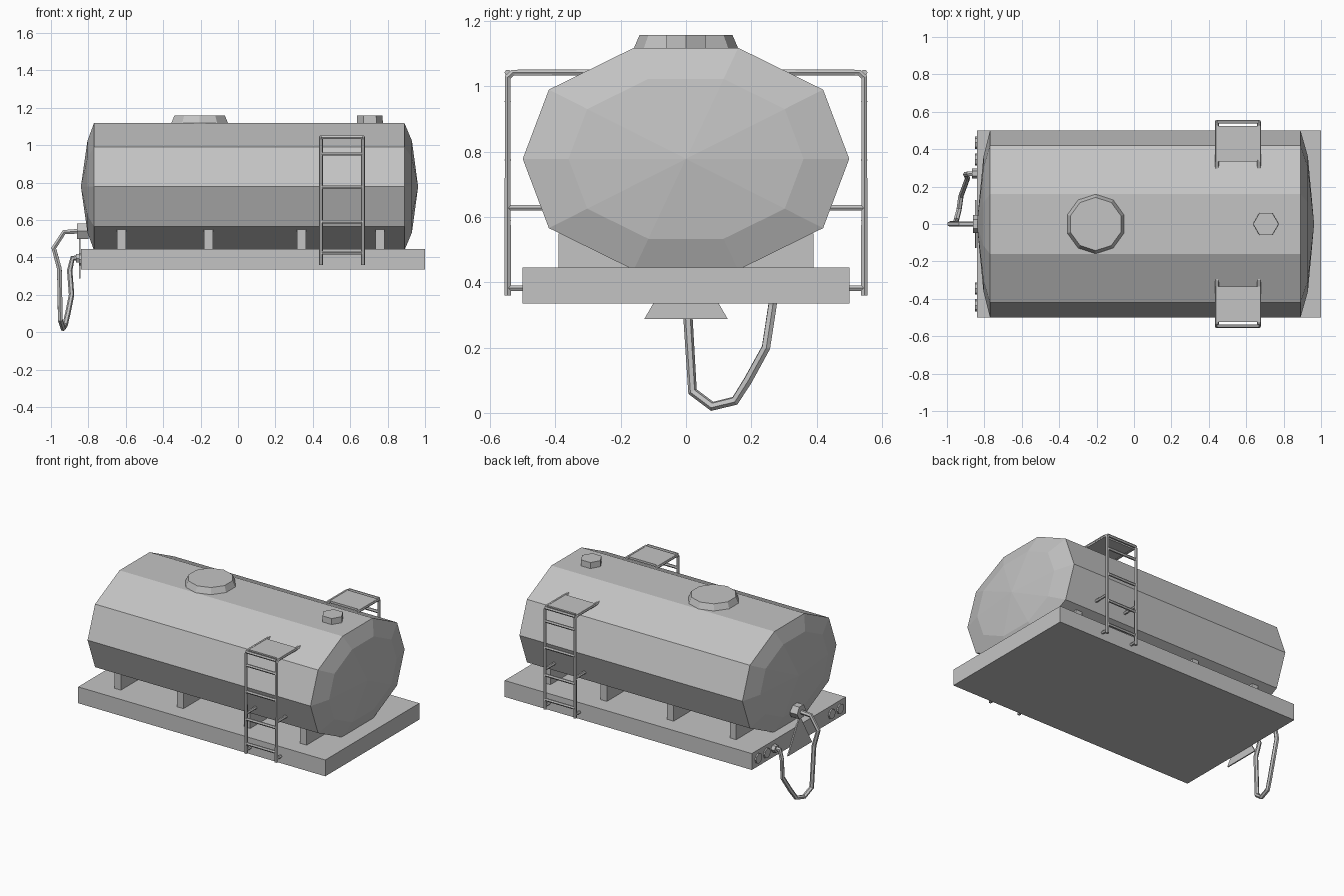
import bpy, bmesh, math
from mathutils import Vector, Matrix

cube = bpy.data.objects.get("Cube")
if cube:
    bpy.data.objects.remove(cube, do_unlink=True)

grey = bpy.data.materials.new("light_grey")
grey.use_nodes = True
COLOUR = (0.55, 0.55, 0.55, 1)
grey.diffuse_color = COLOUR
grey.node_tree.nodes["Principled BSDF"].inputs["Base Color"].default_value = COLOUR


def finish(name, bm):
    bmesh.ops.recalc_face_normals(bm, faces=bm.faces)
    me = bpy.data.meshes.new(name)
    bm.to_mesh(me)
    bm.free()
    me.materials.append(grey)
    ob = bpy.data.objects.new(name, me)
    bpy.context.collection.objects.link(ob)
    return ob


def box(name, lo, hi):
    lo, hi = Vector(lo), Vector(hi)
    bm = bmesh.new()
    bmesh.ops.create_cube(bm, size=1, matrix=Matrix.Translation((lo + hi) / 2)
                          @ Matrix.Diagonal((*(hi - lo), 1)))
    return finish(name, bm)


def frustum(name, centre, r1, r2, depth, sides, spin=0, axis_x=False):
    bm = bmesh.new()
    turn = Matrix.Rotation(math.pi / 2, 4, 'Y') if axis_x else Matrix()
    bmesh.ops.create_cone(bm, cap_ends=True, segments=sides, radius1=r1, radius2=r2, depth=depth,
                          matrix=Matrix.Translation(centre) @ turn @ Matrix.Rotation(spin, 4, 'Z'))
    return finish(name, bm)


def tube(name, points, radius):
    cu = bpy.data.curves.new(name, 'CURVE')
    cu.dimensions = '3D'
    cu.bevel_depth = radius
    cu.bevel_resolution = 1
    cu.use_fill_caps = True
    sp = cu.splines.new('POLY')
    sp.points.add(len(points) - 1)
    for p, co in zip(sp.points, points):
        p.co = (*co, 1)
    tmp = bpy.data.objects.new(name + "_path", cu)
    bpy.context.collection.objects.link(tmp)
    bpy.context.view_layer.update()
    me = tmp.evaluated_get(bpy.context.evaluated_depsgraph_get()).to_mesh()
    bm = bmesh.new()
    bm.from_mesh(me)
    bpy.data.objects.remove(tmp, do_unlink=True)
    for f in bm.faces:
        f.smooth = False
    return finish(name, bm)


# Base slab
box("base", (-0.84, -0.5, 0.335), (1, 0.5, 0.445))

# Ten-sided tank with shallow faceted ends
quarter = [(0.5, 0), (0.42, 0.212), (0.16, 0.34)]
upper = quarter + [(-y, z) for y, z in reversed(quarter)]
section = upper + [(y, -z) for y, z in reversed(upper[1:-1])]
bm = bmesh.new()
rings = [[bm.verts.new((x, y * s, 0.778 + z * s)) for y, z in section]
         for x, s in ((-0.805, 0.72), (-0.77, 1), (0.89, 1), (0.93, 0.72))]
n = len(section)
for a, b in zip(rings, rings[1:]):
    for i in range(n):
        bm.faces.new((a[i], a[(i + 1) % n], b[(i + 1) % n], b[i]))
for ring, x in ((rings[0], -0.84), (rings[-1], 0.963)):
    tip = bm.verts.new((x, 0, 0.778))
    for i in range(n):
        bm.faces.new((ring[i], ring[(i + 1) % n], tip))
finish("tank", bm)

# Saddles under the tank
for i, x in enumerate((-0.623, -0.157, 0.34, 0.76)):
    box(f"saddle_{i + 1}", (x - 0.024, -0.39, 0.44), (x + 0.024, 0.39, 0.55))

# Hatch and filler cap
frustum("hatch", (-0.205, 0, 1.13), 0.166, 0.142, 0.056, 10)
frustum("filler_cap", (0.705, 0, 1.13), 0.07, 0.068, 0.056, 6, math.pi / 2)

# Ladders, one on each side
X1, X2 = 0.443, 0.668
for side, tag in ((-1, "front"), (1, "back")):
    for x, end in ((X1, "inner"), (X2, "outer")):
        tube(f"{tag}_ladder_rail_{end}", [(x, side * y, z) for y, z in
             ((0.546, 0.36), (0.546, 1.028), (0.531, 1.042), (0.295, 1.042))], 0.011)
        for z, y in ((0.628, 0.44), (0.382, 0.49)):
            tube(f"{tag}_ladder_bracket_{end}", [(x, side * 0.546, z), (x, side * y, z)], 0.01)
    for z in (1.042, 0.953, 0.775, 0.59, 0.425):
        tube(f"{tag}_ladder_rung", [(X1, side * 0.546, z), (X2, side * 0.546, z)], 0.01)
    ys = sorted((side * 0.335, side * 0.525))
    box(f"{tag}_ladder_step", (X1 - 0.008, ys[0], 1.036), (X2 + 0.008, ys[1], 1.05))

# Triangular outlet plate
bm = bmesh.new()
near, far = [[bm.verts.new((x, y, z)) for y, z in ((-0.128, 0.287), (0.128, 0.287), (0, 0.51))]
             for x in (-0.849, -0.841)]
bm.faces.new(near)
bm.faces.new(far)
for i in range(3):
    j = (i + 1) % 3
    bm.faces.new((near[i], near[j], far[j], far[i]))
finish("outlet_plate", bm)

# Outlet, hose and its coupling
frustum("outlet", (-0.83, 0, 0.54), 0.047, 0.047, 0.06, 6, axis_x=True)
tube("hose", [(-0.85, 0, 0.54), (-0.93, 0, 0.535), (-0.985, 0, 0.45), (-0.955, 0.003, 0.34),
              (-0.95, 0.02, 0.065), (-0.935, 0.08, 0.02), (-0.925, 0.15, 0.037),
              (-0.91, 0.19, 0.1), (-0.89, 0.245, 0.2), (-0.9, 0.265, 0.33),
              (-0.885, 0.268, 0.395), (-0.84, 0.27, 0.4)], 0.0145)
frustum("hose_coupling", (-0.851, 0.27, 0.395), 0.026, 0.026, 0.03, 6, axis_x=True)

# Round end lamps
for y in (-0.435, -0.345, 0.345, 0.435):
    frustum("end_lamp", (-0.842, y, 0.39), 0.033, 0.033, 0.014, 8, axis_x=True)
